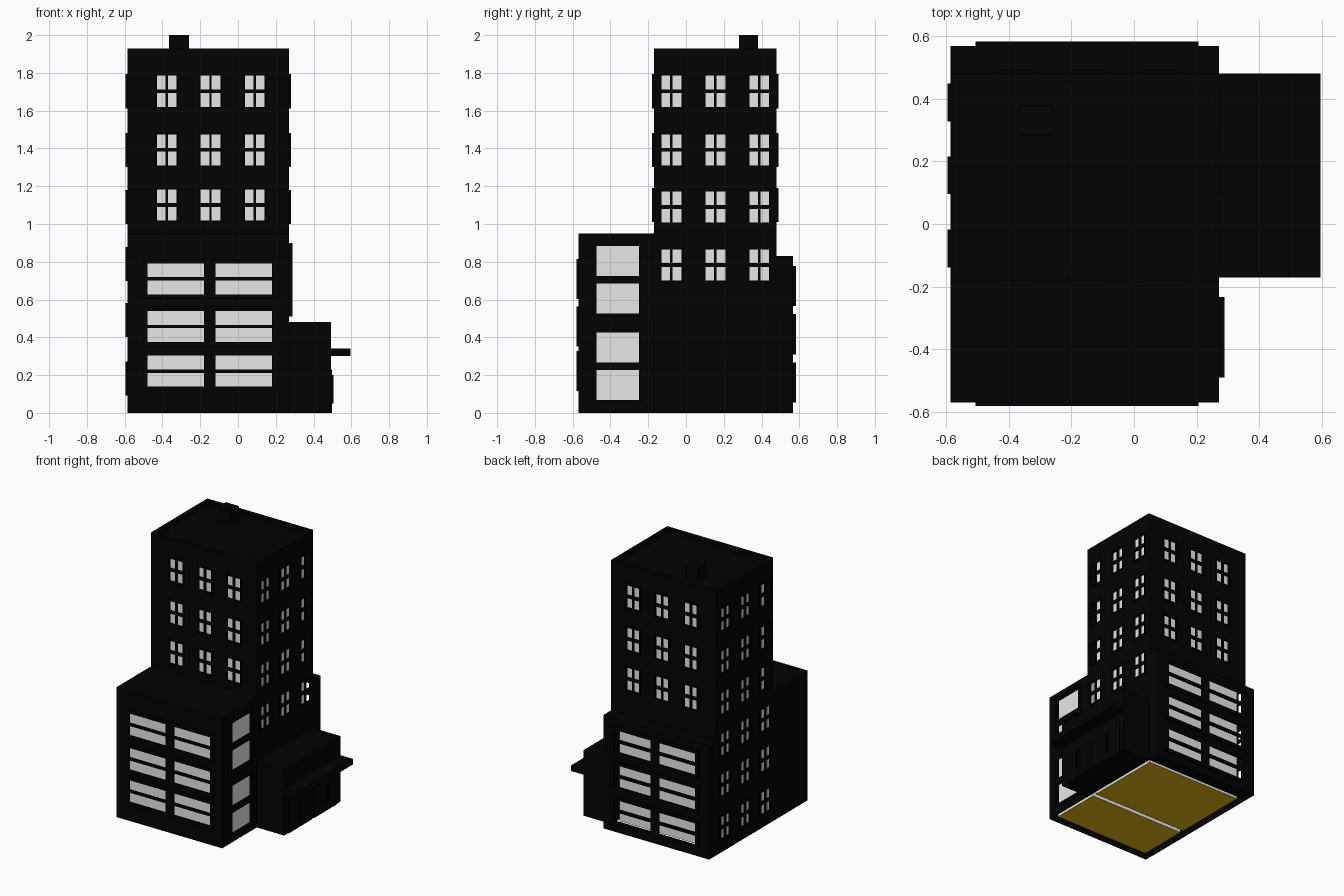
import bpy, bmesh
from mathutils import Vector

cube = bpy.data.objects.get("Cube")
if cube:
    bpy.data.objects.remove(cube, do_unlink=True)


def material(name, rgb):
    m = bpy.data.materials.new(name)
    m.use_nodes = True
    m.diffuse_color = (*rgb, 1)
    m.node_tree.nodes["Principled BSDF"].inputs["Base Color"].default_value = (*rgb, 1)
    return m


BLACK = material("black_wall", (0.0006, 0.0006, 0.0006))
LIGHT = material("light_interior", (0.8, 0.8, 0.8))
GOLD = material("gold_floor", (0.8, 0.48, 0.008))


def add_box(bm, lo, hi):
    lo, hi = Vector(lo), Vector(hi)
    for v in bmesh.ops.create_cube(bm, size=1)["verts"]:
        v.co = (lo + hi) / 2 + v.co * (hi - lo)


def finish(bm, name, *mats):
    bmesh.ops.recalc_face_normals(bm, faces=bm.faces)
    mesh = bpy.data.meshes.new(name)
    bm.to_mesh(mesh)
    bm.free()
    for mat in mats:
        mesh.materials.append(mat)
    obj = bpy.data.objects.new(name, mesh)
    bpy.context.collection.objects.link(obj)
    return obj


def boxes(name, *pairs):
    bm = bmesh.new()
    for lo, hi in pairs:
        add_box(bm, lo, hi)
    return finish(bm, name, BLACK)


L, R, F, B = -0.585, 0.271, -0.17, 0.48
FRONT, BACK = -0.57, 0.567
FRONT_TOP, BACK_TOP, ROOF, TOP = 0.95, 0.83, 1.9, 1.93
T = 0.005       # wall thickness
GAP = 0.041     # wall to lit interior
RIM = 0.03      # parapet width

# Thin outer walls of the three masses, each wall its own panel
walls = []
for mass, y0, y1, top in (("tower", F, B, ROOF - T), ("front_block", FRONT, F, FRONT_TOP - T),
                          ("back_block", B, BACK, BACK_TOP - T)):
    walls.append(boxes(mass + "_right_wall", ((L, y0, 0), (L + T, y1, top))))
    walls.append(boxes(mass + "_left_wall", ((R - T, y0, 0), (R, y1, top))))
for name, y, z, top in (("tower_front_wall", F, FRONT_TOP - T, ROOF - T),
                        ("tower_back_wall", B - T, BACK_TOP - T, ROOF - T),
                        ("front_block_front_wall", FRONT, 0, FRONT_TOP - T),
                        ("back_block_back_wall", BACK - T, 0, BACK_TOP - T)):
    walls.append(boxes(name, ((L + T, y, z), (R - T, y + T, top))))

# Roofs, parapet, vent and the floor of the back block
boxes("tower_roof", ((L, F, ROOF - T), (R, B, ROOF)))
boxes("roof_parapet", ((L, F, ROOF), (R, F + RIM, TOP)), ((L, B - RIM, ROOF), (R, B, TOP)),
      ((L, F + RIM, ROOF), (L + RIM, B - RIM, TOP)), ((R - RIM, F + RIM, ROOF), (R, B - RIM, TOP)))
boxes("roof_vent", ((-0.365, 0.28, ROOF), (-0.26, 0.38, 2.0)))
boxes("front_block_roof", ((L, FRONT, FRONT_TOP - T), (R, F, FRONT_TOP)))
boxes("back_block_roof", ((L, B, BACK_TOP - T), (R, BACK, BACK_TOP)))
boxes("back_block_floor", ((L + T, B, 0), (R - T, BACK - T, T)))

# Entrance annex with canopy, doors and handles
boxes("entrance_annex", ((R, F, 0), (0.493, B, 0.48)))
boxes("entrance_canopy", ((0.48, F, 0.30), (0.595, B, 0.34)))
boxes("entrance_doors", *[((0.485, y, 0), (0.498, y + 0.27, 0.23)) for y in (-0.13, 0.17)])
boxes("door_handles", *[((0.49, y, 0.05), (0.505, y + 0.01, 0.2))
                        for y in (-0.015, 0.015, 0.295, 0.315)])

# Lit interiors behind the walls, with gold undersides
bm = bmesh.new()
BASE = 0.015
add_box(bm, (L + GAP, FRONT + GAP, BASE), (R - GAP, F + 0.012, FRONT_TOP - RIM))
add_box(bm, (L + GAP, F + GAP, BASE), (R - GAP, B - GAP, ROOF - RIM))
bmesh.ops.recalc_face_normals(bm, faces=bm.faces)
for f in bm.faces:
    f.material_index = 1 if f.normal.z < -0.5 else 0
finish(bm, "lit_interiors", LIGHT, GOLD)

# Windows: raised frames and the openings cut through frame and wall
frames, cutters = bmesh.new(), bmesh.new()


def slab(bm, axis, wall, sign, near, far, u, z):
    a, b = sorted((wall + sign * near, wall + sign * far))
    if axis == "x":
        add_box(bm, (a, u[0], z[0]), (b, u[1], z[1]))
    else:
        add_box(bm, (u[0], a, z[0]), (u[1], b, z[1]))


def window(axis, wall, sign, u, z, width, height, cols, rows, bar_u, bar_z, pad, out):
    """One window with its lower corner at u, z on a wall."""
    slab(frames, axis, wall, sign, 0, out, (u - pad, u + width + pad), (z - pad, z + height + pad))
    w = (width - bar_u * (cols - 1)) / cols
    h = (height - bar_z * (rows - 1)) / rows
    for i in range(cols):
        for j in range(rows):
            a, c = u + i * (w + bar_u), z + j * (h + bar_z)
            slab(cutters, axis, wall, sign, -0.02, 0.05, (a, a + w), (c, c + h))


def small_windows(axis, wall, sign, columns, rows):
    for u in columns:
        for z in rows:
            window(axis, wall, sign, u, z, 0.105, 0.165, 2, 2, 0.012, 0.02, 0.008, 0.01)


UPPER = (1.018, 1.31, 1.62)
COLS_X = (-0.43, -0.198, 0.036)
COLS_Y = (-0.13, 0.103, 0.335)
small_windows("y", F, -1, COLS_X, UPPER)
small_windows("y", B, 1, COLS_X, UPPER)
small_windows("x", R, 1, COLS_Y, (0.7, 1.008, 1.31, 1.62))
small_windows("x", L, -1, COLS_Y, (0.1, 0.41, 0.705, 1.008, 1.31, 1.62))

# Wide double windows on the low blocks
for z in (0.14, 0.376, 0.628):
    window("y", FRONT, -1, -0.48, z, 0.66, 0.163, 2, 2, 0.06, 0.018, 0.025, 0.01)
for z in (0.08, 0.335, 0.59):
    window("y", BACK, 1, -0.48, z, 0.66, 0.163, 2, 2, 0.06, 0.018, 0.025, 0.015)

# Tall windows on the side of the front block
for z in (0.067, 0.525):
    window("x", R, 1, -0.473, z, 0.224, 0.358, 1, 2, 0, 0.04, 0.016, 0.017)

window_frames = finish(frames, "window_frames", BLACK)
cutter = finish(cutters, "window_cutter", BLACK)
cutter.hide_render = True
cutter.hide_set(True)
for obj in walls + [window_frames]:
    mod = obj.modifiers.new("openings", "BOOLEAN")
    mod.operation = "DIFFERENCE"
    mod.solver = "EXACT"
    mod.object = cutter
